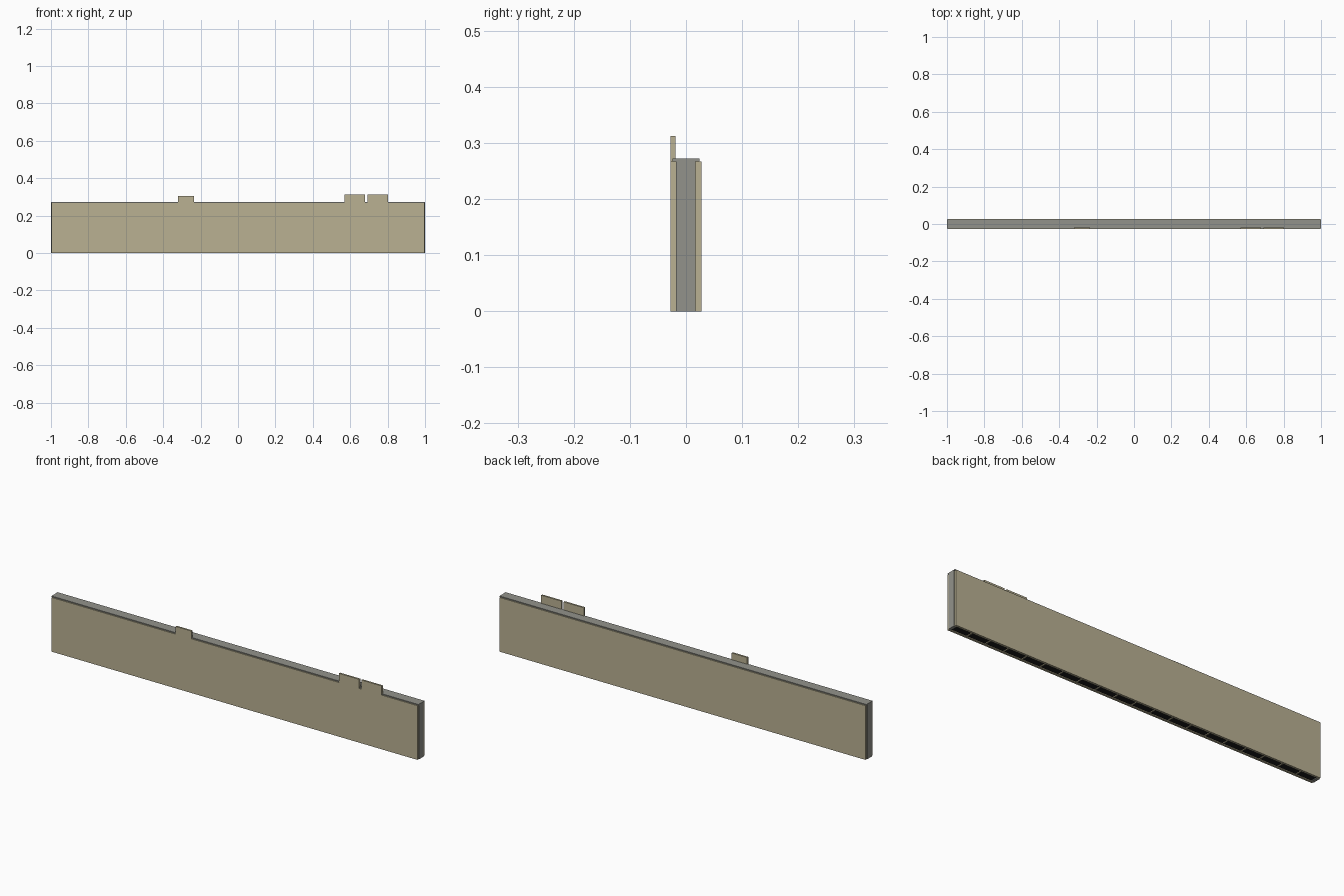
import bpy

if "Cube" in bpy.data.objects:
    bpy.data.objects.remove(bpy.data.objects["Cube"])

def material(name, rgb):
    m = bpy.data.materials.new(name)
    m.diffuse_color = (*rgb, 1)
    m.use_nodes = True
    m.node_tree.nodes["Principled BSDF"].inputs["Base Color"].default_value = m.diffuse_color
    return m

tan = material("tan board", (0.49, 0.44, 0.29))
grey = material("grey metal", (0.29, 0.29, 0.26))
black = material("black underside", (0.01, 0.01, 0.01))

def box(name, x, y, z, mat):
    """Box from (min, max) pairs on each axis."""
    (x0, x1), (y0, y1), (z0, z1) = x, y, z
    v = [(a, b, c) for a in (x0, x1) for b in (y0, y1) for c in (z0, z1)]
    f = [(0, 1, 3, 2), (4, 6, 7, 5), (0, 4, 5, 1),
         (2, 3, 7, 6), (0, 2, 6, 4), (1, 5, 7, 3)]
    me = bpy.data.meshes.new(name)
    me.from_pydata(v, [], f)
    me.materials.append(mat)
    ob = bpy.data.objects.new(name, me)
    bpy.context.collection.objects.link(ob)
    return ob

F0, F1, B0, B1 = -0.028, -0.018, 0.017, 0.028   # front and back board faces
TOP = 0.267

# Facing boards
box("front_board", (-0.997, 0.997), (F0, F1), (0, TOP), tan)
box("back_board", (-0.997, 0.997), (B0, B1), (0, TOP), tan)

# Thin lips carrying the cap over the boards
box("top_cap", (-1, 1), (-0.024, 0.024), (TOP, 0.272), grey)

# End posts
for side, s in (("left", -1), ("right", 1)):
    box(side + "_end_post", tuple(sorted((s * 0.985, s))), (F1, B0), (0, TOP), grey)

# Dark core between the boards and the battens crossing its underside
box("core", (-0.985, 0.985), (F1, B0), (0.004, TOP), black)
for i in range(19):
    x = -0.9 + i * 0.1
    box("batten", (x - 0.002, x + 0.002), (F1, B0), (0.001, 0.004), tan)

# Raised tabs on the front board
for x0, x1, z in ((-0.32, -0.235, 0.305), (0.57, 0.68, 0.312), (0.692, 0.803, 0.312)):
    box("tab", (x0, x1), (F0, -0.019), (TOP, z), tan)
